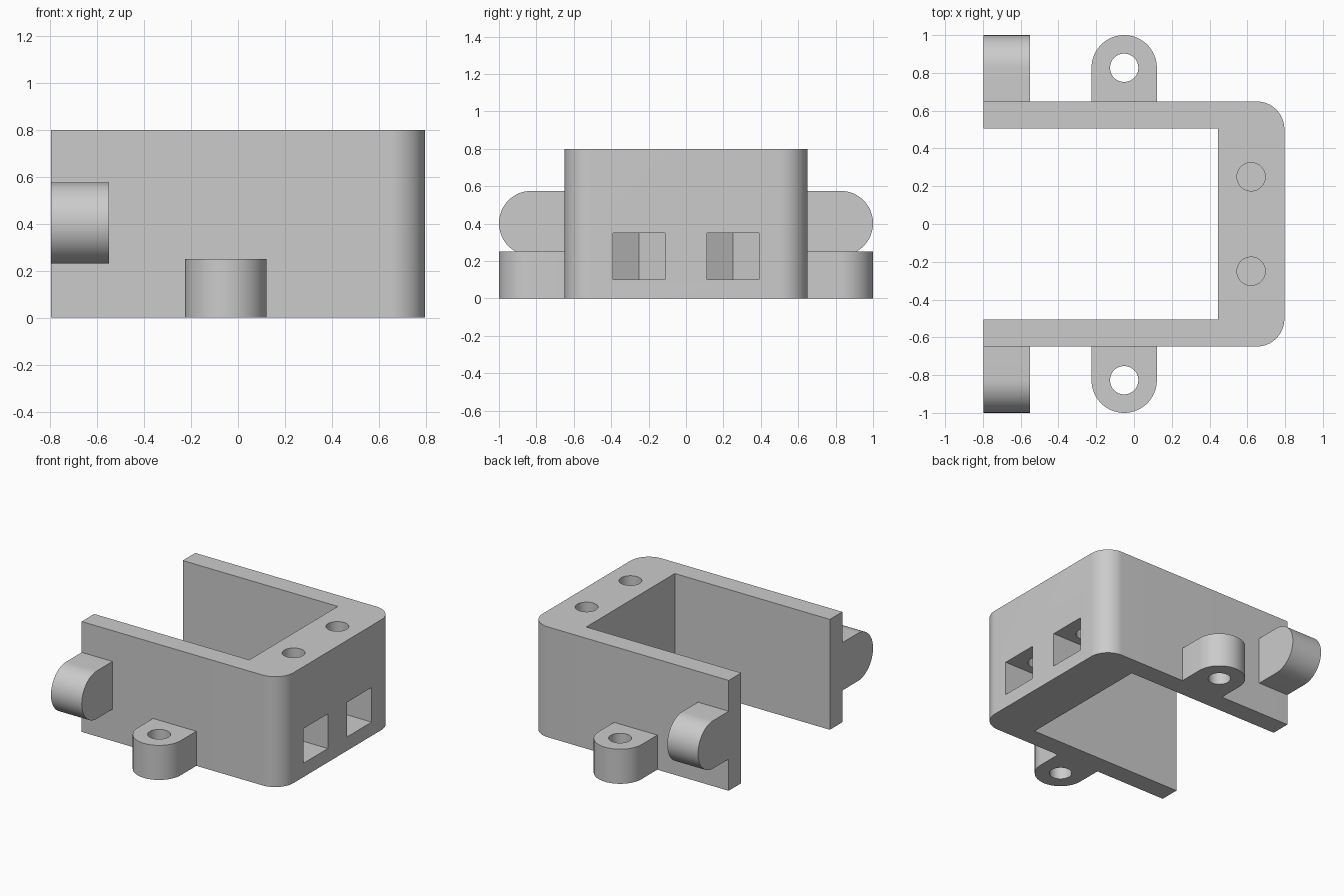
import bpy, bmesh
from math import pi, cos, sin, radians
from mathutils import Matrix

cube = bpy.data.objects.get("Cube")
if cube:
    bpy.data.objects.remove(cube, do_unlink=True)

# Main dimensions
HALF_X, HALF_Y, HEIGHT = 0.796, 0.649, 0.798
INNER_X, INNER_Y, CORNER = 0.444, 0.506, 0.147
LUG_R, HOLE_R = 0.173, 0.075
LUG_Y = 1 - LUG_R

grey = bpy.data.materials.new("grey plastic")
grey.use_nodes = True
colour = (0.6, 0.6, 0.6, 1)
grey.diffuse_color = colour
grey.node_tree.nodes["Principled BSDF"].inputs["Base Color"].default_value = colour


def arc(cx, cy, r, start, end, steps):
    angles = [radians(start + (end - start) * i / steps) for i in range(steps + 1)]
    return [(cx + r * cos(a), cy + r * sin(a)) for a in angles]


def prism(name, outline, low, high, matrix=Matrix()):
    """Extrude a flat outline from low to high along its local z."""
    bm = bmesh.new()
    face = bm.faces.new([bm.verts.new((x, y, low)) for x, y in outline])
    top = bmesh.ops.extrude_face_region(bm, geom=[face])["geom"]
    verts = [v for v in top if isinstance(v, bmesh.types.BMVert)]
    bmesh.ops.translate(bm, verts=verts, vec=(0, 0, high - low))
    bm.transform(matrix)
    bmesh.ops.recalc_face_normals(bm, faces=bm.faces)
    mesh = bpy.data.meshes.new(name)
    bm.to_mesh(mesh)
    bm.free()
    obj = bpy.data.objects.new(name, mesh)
    bpy.context.collection.objects.link(obj)
    mesh.materials.append(grey)
    return obj


def select(obj):
    bpy.ops.object.select_all(action="DESELECT")
    obj.select_set(True)
    bpy.context.view_layer.objects.active = obj


def cut(obj, cutter):
    select(obj)
    mod = obj.modifiers.new("cut", "BOOLEAN")
    mod.object, mod.operation, mod.solver = cutter, "DIFFERENCE", "EXACT"
    bpy.ops.object.modifier_apply(modifier=mod.name)
    bpy.data.objects.remove(cutter, do_unlink=True)


def smooth(obj):
    select(obj)
    bpy.ops.object.shade_smooth_by_angle(angle=radians(25))


def circle(cx, cy):
    return arc(cx, cy, HOLE_R, 0, 360, 48)[:-1]


# U-shaped frame with two rounded outer corners
cx, cy = HALF_X - CORNER, HALF_Y - CORNER
outline = [(-HALF_X, -HALF_Y)]
outline += arc(cx, -cy, CORNER, -90, 0, 16) + arc(cx, cy, CORNER, 0, 90, 16)
outline += [(-HALF_X, HALF_Y), (-HALF_X, INNER_Y), (INNER_X, INNER_Y),
            (INNER_X, -INNER_Y), (-HALF_X, -INNER_Y)]
frame = prism("frame", outline, 0, HEIGHT)

# Nut slots with a pointed inner end, and the screw holes above them
SCREW_X, NUT_HALF = 0.62, 0.139
side = NUT_HALF / cos(pi / 6)
for y in (-0.25, 0.25):
    slot = [(1, y - NUT_HALF), (1, y + NUT_HALF),
            (SCREW_X - side / 2, y + NUT_HALF), (SCREW_X - side, y),
            (SCREW_X - side / 2, y - NUT_HALF)]
    cut(frame, prism("slot_cutter", slot, 0.1, 0.35))
    cut(frame, prism("screw_cutter", circle(SCREW_X, y), 0.2, 1))
smooth(frame)

# Round-ended lugs: local x runs across, local y points out from the wall
lug = [(-LUG_R, HALF_Y)] + arc(0, LUG_Y, LUG_R, 180, 0, 32) + [(LUG_R, HALF_Y)]
upright = Matrix(((0, 0, 1, 0), (0, 1, 0, 0), (1, 0, 0, 0.402), (0, 0, 0, 1)))
flat = Matrix.Translation((-0.052, 0, 0))
for place, sign in (("front", -1), ("back", 1)):
    flip = Matrix.Diagonal((1, sign, 1, 1))
    for kind, low, high, turn in (("base_lug", 0, 0.25, flat),
                                  ("hinge_ear", -HALF_X, -0.55, upright)):
        part = prism(f"{place}_{kind}", lug, low, high, flip @ turn)
        cut(part, prism("hole_cutter", circle(0, LUG_Y), low - 0.1, high + 0.1, flip @ turn))
        smooth(part)
